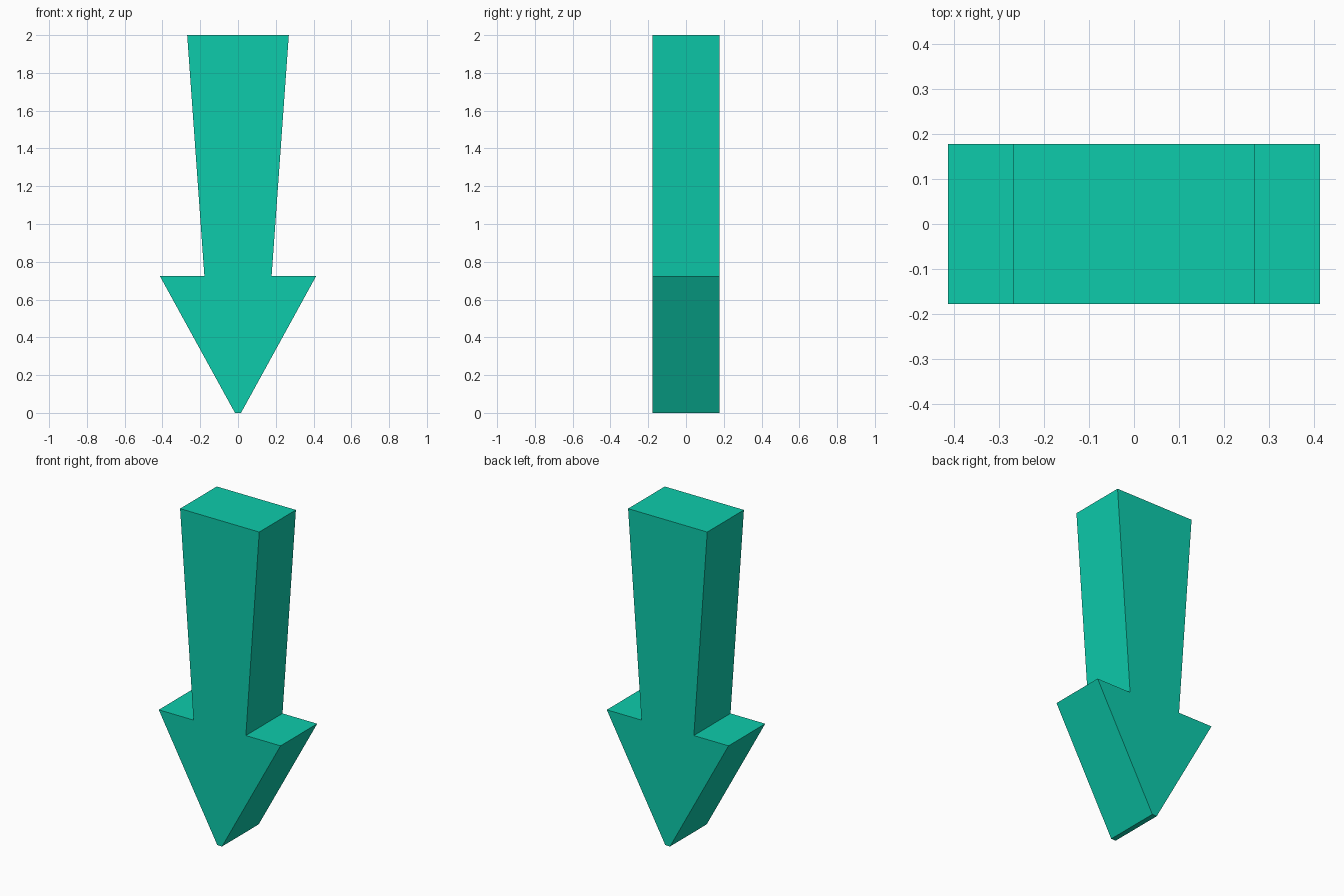
import bpy
import bmesh

if "Cube" in bpy.data.objects:
    bpy.data.objects.remove(bpy.data.objects["Cube"])

HALF_DEPTH = 0.178

# Right half of the arrow outline, from tip to top (x, z)
half = [(0.016, 0.0), (0.414, 0.725), (0.178, 0.725), (0.269, 2.0)]
outline = half + [(-x, z) for x, z in reversed(half)]

# Extrude the outline from front to back
bm = bmesh.new()
front = bm.faces.new([bm.verts.new((x, -HALF_DEPTH, z)) for x, z in outline])
back = bmesh.ops.extrude_face_region(bm, geom=[front], use_keep_orig=True)
back_verts = [g for g in back["geom"] if isinstance(g, bmesh.types.BMVert)]
bmesh.ops.translate(bm, verts=back_verts, vec=(0, 2 * HALF_DEPTH, 0))
bmesh.ops.recalc_face_normals(bm, faces=bm.faces[:])

mesh = bpy.data.meshes.new("down_arrow")
bm.to_mesh(mesh)
bm.free()
arrow = bpy.data.objects.new("down_arrow", mesh)
bpy.context.collection.objects.link(arrow)

# Teal green colour
teal = bpy.data.materials.new("teal")
teal.diffuse_color = (0.004, 0.6, 0.41, 1.0)
teal.use_nodes = True
teal.node_tree.nodes["Principled BSDF"].inputs["Base Color"].default_value = teal.diffuse_color
mesh.materials.append(teal)
